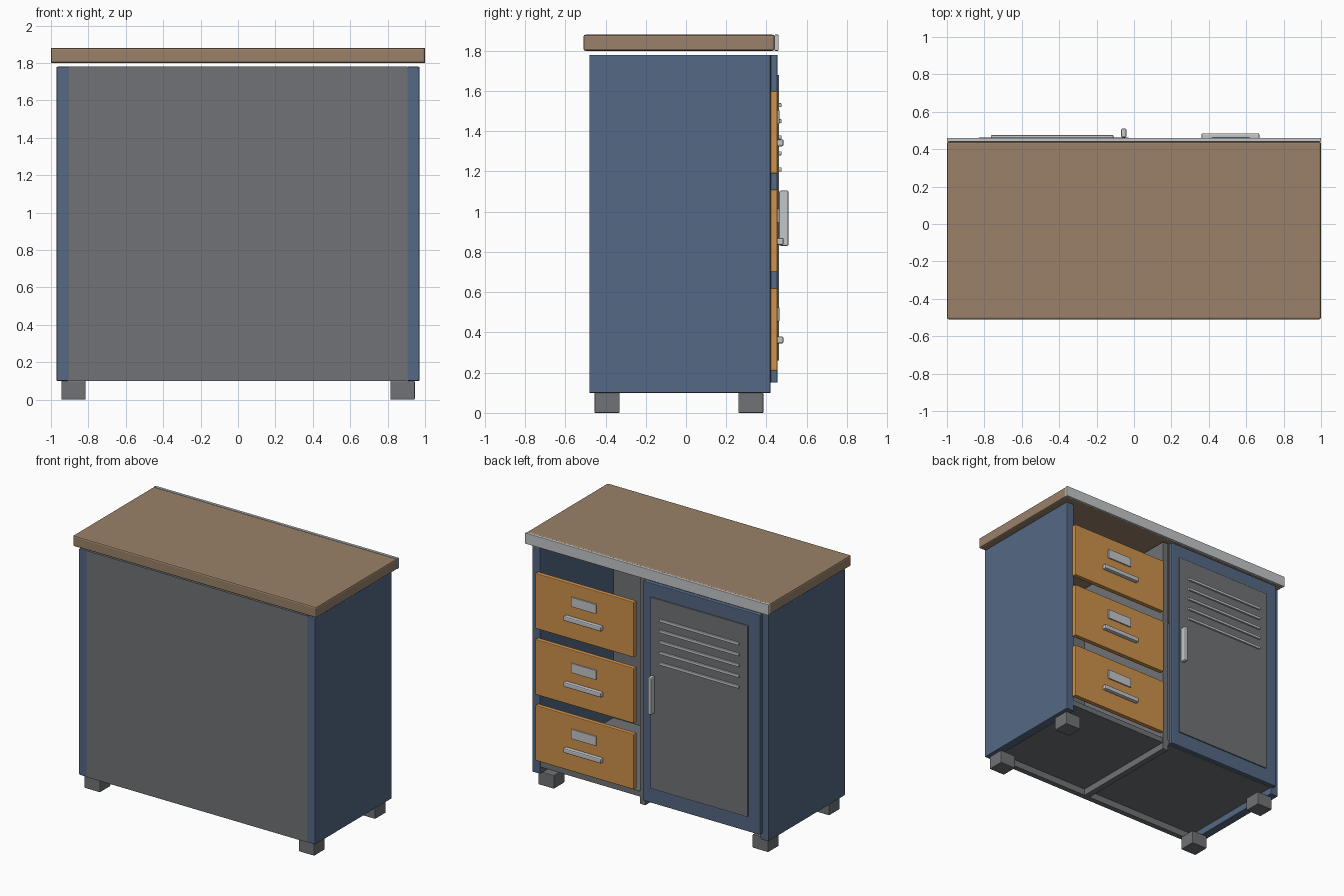
import bpy

if "Cube" in bpy.data.objects:
    bpy.data.objects.remove(bpy.data.objects["Cube"])

def material(name, r, g, b):
    m = bpy.data.materials.new(name)
    m.diffuse_color = (r, g, b, 1)
    m.use_nodes = True
    m.node_tree.nodes["Principled BSDF"].inputs["Base Color"].default_value = m.diffuse_color
    return m

BLUE = material("blue_paint", 0.09, 0.14, 0.23)
ORANGE = material("orange_paint", 0.62, 0.29, 0.07)
WOOD = material("wood", 0.32, 0.22, 0.14)
DARK = material("dark_grey", 0.16, 0.17, 0.18)
STEEL = material("steel", 0.55, 0.57, 0.59)

def box(name, x, y, z, mat, bevel=0.005, segments=2):
    """Bevelled box from (min, max) ranges on each axis."""
    bpy.ops.mesh.primitive_cube_add(
        size=1, location=[(a + b) / 2 for a, b in (x, y, z)])
    o = bpy.context.object
    o.name = name
    o.scale = [b - a for a, b in (x, y, z)]
    bpy.ops.object.transform_apply(location=False, rotation=False, scale=True)
    o.data.materials.append(mat)
    if bevel:
        m = o.modifiers.new("edge", "BEVEL")
        m.width = bevel
        m.segments = segments
    return o

# Worktop with steel edge strip
box("worktop", (-1, 1), (-0.51, 0.44), (1.80, 1.88), WOOD, 0.01)
box("worktop_edge_strip", (-1, 1), (0.44, 0.46), (1.80, 1.88), STEEL, 0.003)

# Carcass
for side, s in (("left", -1), ("right", 1)):
    xs = sorted((s * 0.905, s * 0.97))
    box(side + "_side_panel", xs, (-0.48, 0.42), (0.10, 1.78), BLUE)
    # Feet
    xf = sorted((s * 0.815, s * 0.945))
    box(side + "_front_foot", xf, (-0.455, -0.33), (0, 0.10), DARK)
    box(side + "_back_foot", xf, (0.26, 0.385), (0, 0.10), DARK)
box("back_panel", (-0.905, 0.905), (-0.48, -0.44), (0.10, 1.78), DARK, 0)
box("bottom_panel", (-0.965, 0.965), (-0.475, 0.415), (0.15, 0.19), DARK, 0)
box("divider", (0.04, 0.085), (-0.44, 0.42), (0.10, 1.78), DARK, 0)

# Drawer fronts with label holder and handle
for i in range(3):
    z = 0.415 + 0.49 * i
    n = "drawer_%d_" % (i + 1)
    box(n + "front", (0.11, 0.92), (0.42, 0.455), (z - 0.205, z + 0.205), ORANGE)
    box(n + "label_holder", (0.415, 0.62), (0.45, 0.464),
        (z + 0.04, z + 0.11), STEEL, 0.002)
    box(n + "handle", (0.36, 0.67), (0.45, 0.485),
        (z - 0.07, z - 0.035), STEEL, 0.008)

# Door with inset panel, vent slats and handle
box("door", (-0.925, 0.035), (0.42, 0.455), (0.15, 1.78), BLUE)
box("door_panel", (-0.83, -0.03), (0.45, 0.463), (0.26, 1.68), DARK, 0.002)
for i in range(5):
    z = 1.21 + 0.08 * i
    box("door_vent_%d" % (i + 1), (-0.765, -0.11), (0.455, 0.475),
        (z - 0.01, z + 0.01), STEEL, 0.004)
box("door_handle", (-0.07, -0.04), (0.463, 0.51), (0.83, 1.105), STEEL, 0.008)
